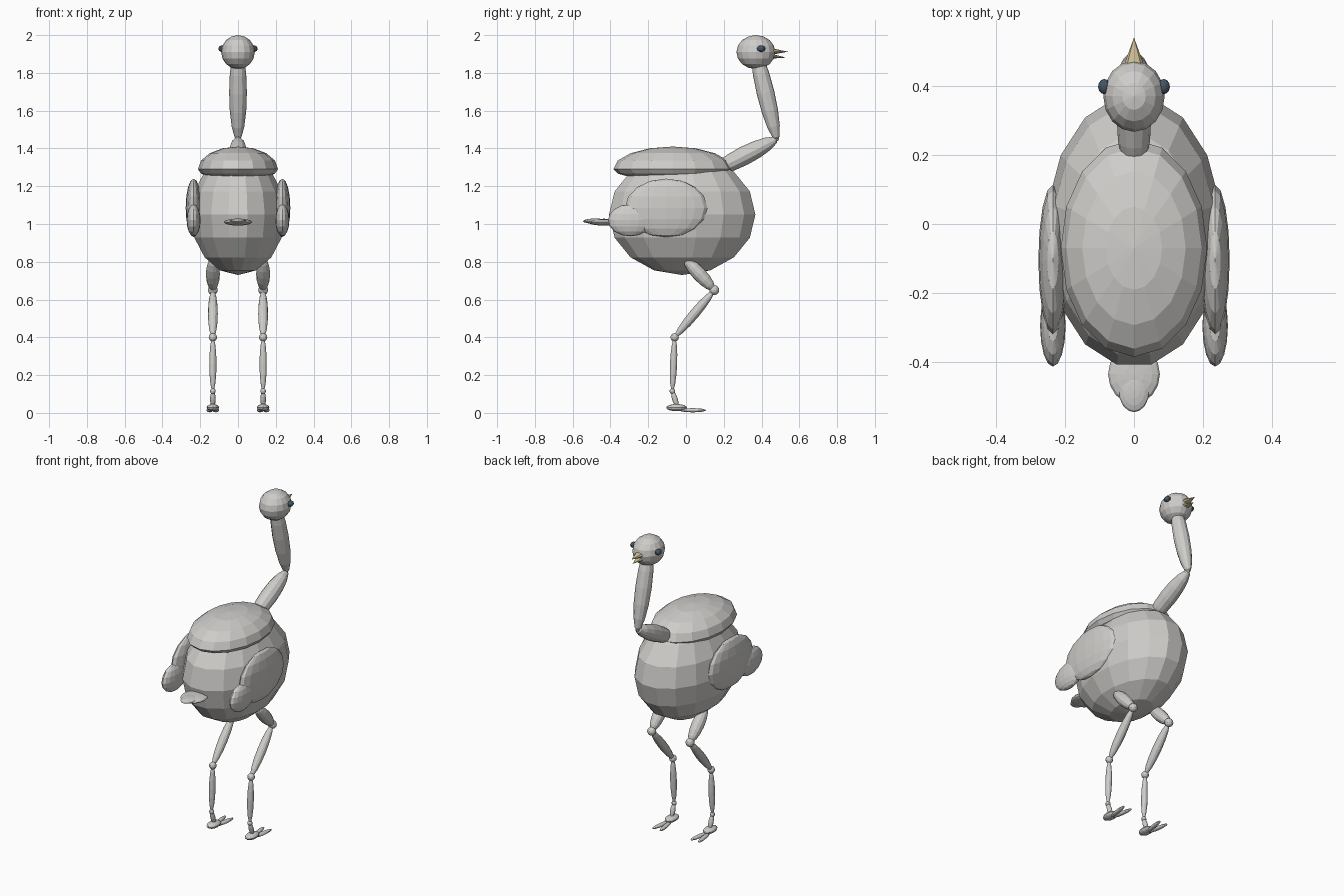
import bpy
import bmesh
from math import pi
from mathutils import Matrix, Vector

cube = bpy.data.objects.get("Cube")
if cube:
    bpy.data.objects.remove(cube, do_unlink=True)


def make_material(name, rgb):
    mat = bpy.data.materials.new(name)
    mat.use_nodes = True
    mat.diffuse_color = (*rgb, 1)
    mat.node_tree.nodes["Principled BSDF"].inputs["Base Color"].default_value = (*rgb, 1)
    return mat


GREY = make_material("pale_grey", (0.62, 0.61, 0.59))
TAN = make_material("beak_tan", (0.62, 0.52, 0.30))
SLATE = make_material("eye_slate", (0.06, 0.09, 0.12))


def finish(name, bm, mat):
    bmesh.ops.recalc_face_normals(bm, faces=bm.faces)
    mesh = bpy.data.meshes.new(name)
    bm.to_mesh(mesh)
    bm.free()
    mesh.materials.append(mat)
    obj = bpy.data.objects.new(name, mesh)
    bpy.context.collection.objects.link(obj)
    return obj


def ellipsoid(name, center, radii, mat=GREY, segs=16, rings=8, turn=0, rot=None):
    bm = bmesh.new()
    bmesh.ops.create_uvsphere(bm, u_segments=segs, v_segments=rings, radius=1)
    place = Matrix.Translation(center) @ (rot or Matrix.Identity(4))
    spin = Matrix.Rotation(turn, 4, "Z")
    bm.transform(place @ Matrix.Diagonal((*radii, 1)) @ spin)
    return finish(name, bm, mat)


def spindle(name, start, end, radius, segs=12):
    # Ellipsoid stretched between two joints
    a, b = Vector(start), Vector(end)
    rot = (b - a).to_track_quat("Z", "Y").to_matrix().to_4x4()
    return ellipsoid(name, (a + b) / 2, (radius, radius, (b - a).length / 2), segs=segs, rot=rot)


def cone(name, base, tip, width, height):
    a, b = Vector(base), Vector(tip)
    bm = bmesh.new()
    bmesh.ops.create_cone(bm, cap_ends=True, segments=8, radius1=1, radius2=0, depth=1)
    rot = (b - a).to_track_quat("Z", "Y").to_matrix().to_4x4()
    bm.transform(Matrix.Translation((a + b) / 2) @ rot
                 @ Matrix.Diagonal((width, height, (b - a).length, 1)))
    return finish(name, bm, TAN)


# Body
ellipsoid("body", (0, -0.02, 1.05), (0.255, 0.395, 0.32), turn=pi / 16)

# Back plumage: domed above the rim, shallow below it
back = ellipsoid("back_plumage", (0, -0.07, 1.29), (0.212, 0.315, 0.12))
for v in back.data.vertices:
    if v.co.z < 1.289:
        v.co.z = 1.29 + (v.co.z - 1.29) * 0.5

# Tail
ellipsoid("tail_base", (0, -0.435, 1.01), (0.075, 0.085, 0.018))
ellipsoid("tail_tip", (0, -0.48, 1.015), (0.045, 0.065, 0.014))

# Neck and head
spindle("lower_neck", (0, 0.13, 1.27), (0, 0.485, 1.452), 0.05)
spindle("upper_neck", (0, 0.482, 1.44), (0, 0.36, 1.95), 0.047)
ellipsoid("neck_joint", (0, 0.48, 1.45), (0.012, 0.012, 0.012), segs=8, rings=6)
ellipsoid("head", (0, 0.37, 1.91), (0.089, 0.103, 0.09))

# Beak
cone("upper_beak", (0, 0.43, 1.914), (0, 0.54, 1.912), 0.04, 0.022)
cone("lower_beak", (0, 0.43, 1.89), (0, 0.53, 1.881), 0.034, 0.016)

for side, s in (("left", 1), ("right", -1)):
    # Eye
    ellipsoid(side + "_eye", (s * 0.086, 0.398, 1.928), (0.018, 0.022, 0.017), SLATE, 12, 8)

    # Wing
    ellipsoid(side + "_wing", (s * 0.235, -0.105, 1.085), (0.042, 0.218, 0.155))
    ellipsoid(side + "_wing_tip", (s * 0.235, -0.295, 1.02), (0.037, 0.118, 0.085))

    # Leg segments and joints
    x = s * 0.133
    hip, knee, hock = (x, -0.01, 0.82), (x, 0.15, 0.65), (x, -0.06, 0.4)
    ankle, sole = (x, -0.072, 0.115), (x, -0.045, 0.03)
    spindle(side + "_thigh", hip, knee, 0.037)
    spindle(side + "_shin", knee, hock, 0.026)
    spindle(side + "_lower_leg", hock, ankle, 0.019)
    spindle(side + "_ankle", ankle, sole, 0.015)
    for joint, pos, r in (("knee", knee, 0.026), ("hock", hock, 0.022), ("ankle_joint", ankle, 0.015)):
        ellipsoid(side + "_" + joint, pos, (r, r, r), segs=12)

    # Foot with two splayed toes
    ellipsoid(side + "_foot", (x, -0.05, 0.028), (0.033, 0.055, 0.019), segs=12)
    for label, t in (("outer", s), ("inner", -s)):
        rot = Matrix.Rotation(-t * 0.15, 4, "Z")
        ellipsoid(f"{side}_{label}_toe", (x + t * 0.016, 0.035, 0.014),
                  (0.014, 0.072, 0.011), segs=12, rot=rot)
